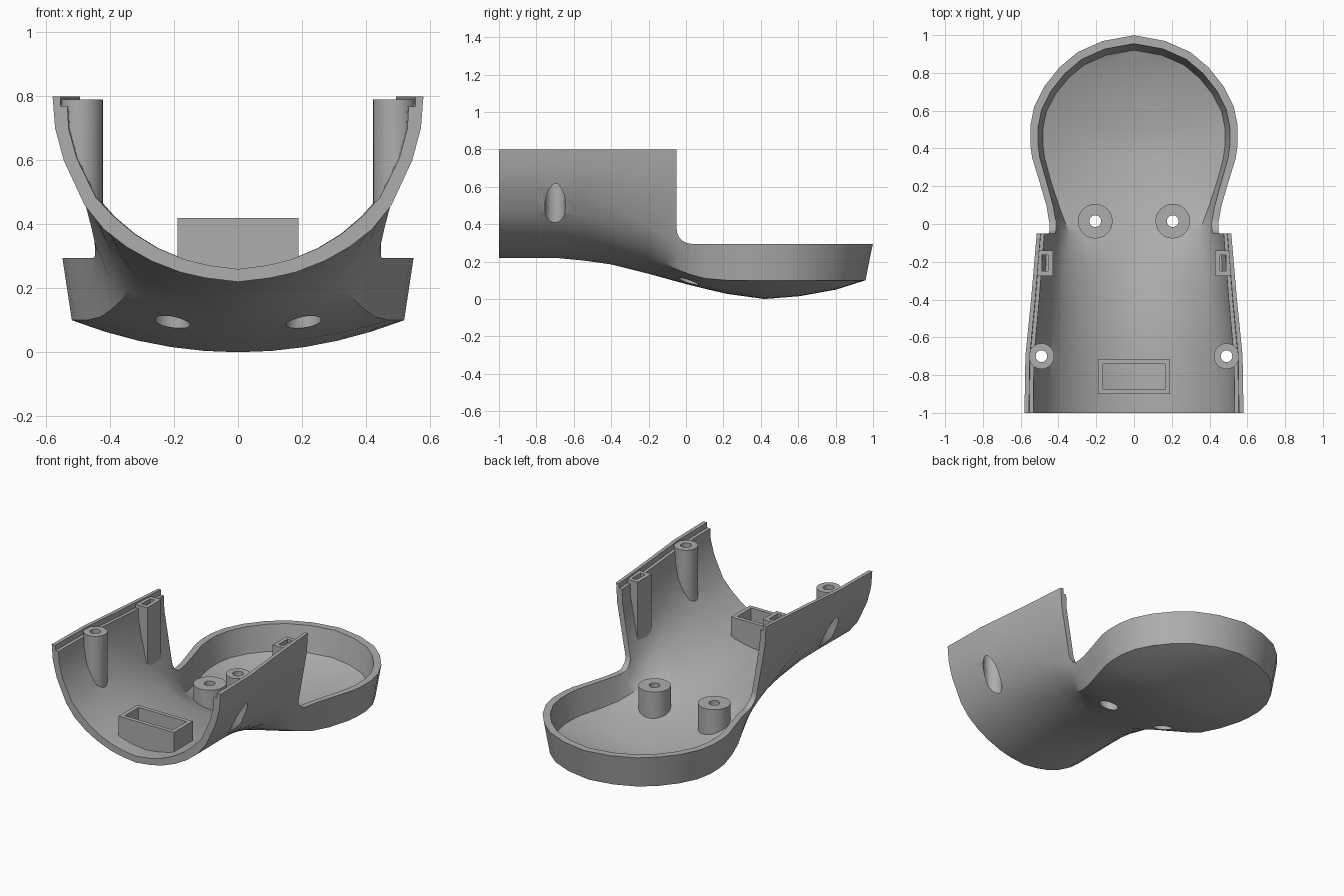
import bpy, bmesh, math
from mathutils import Matrix

if "Cube" in bpy.data.objects:
    bpy.data.objects.remove(bpy.data.objects["Cube"])

grey = bpy.data.materials.new("mid grey plastic")
grey.use_nodes = True
colour = (0.42, 0.42, 0.42, 1)
grey.diffuse_color = colour
grey.node_tree.nodes["Principled BSDF"].inputs["Base Color"].default_value = colour


def table(y, points):
    """Linear interpolation through (y, value) pairs."""
    for (a, u), (b, v) in zip(points, points[1:]):
        if y <= b:
            return u + (v - u) * max(0, (y - a) / (b - a))
    return points[-1][1]


# Lengthwise curves: spine height, rim half-width, floor edge half-width and height
HEAD = [(.22, .5), (.35, .54), (.42, .55), (.52, .55), (.62, .53), (.73, .475),
        (.83, .395), (.91, .3), (.97, .165), (1, 0)]
SPINE = [(-1, .22), (-.65, .22), (-.4, .185), (-.2, .135), (0, .08), (.2, .03),
         (.42, 0), (.62, .015), (.83, .05), (1, .1)]
RIM = [(-.05, .44), (.1, .465)] + HEAD
GRIP = [(-1, .58), (-.7, .575), (-.4, .545), (-.05, .515)] + HEAD
EDGE = [(-.2, .3), (0, .39), (.1, .43)] + [(y, w * .945) for y, w in HEAD]
EDGE_Z = [(-.2, .2), (-.05, .15), (.1, .11), (.2, .1)]
U_SHAPE = [(0, 0), (.1, .012), (.18, .03), (.27, .065), (.35, .11), (.42, .165),
           (.48, .24), (.545, .38), (.572, .48), (.58, .58)]
STATIONS = [-1, -.85, -.7, -.55, -.4, -.3, -.2, -.12, -.05, .02, .1] + [y for y, w in HEAD]


def half_section(y, wall):
    """Points from the spine to the rim, blending the U grip into the dished head."""
    s = min(1, max(0, (y + .6) / .65))
    blend = s * s * (3 - 2 * s)
    spine, edge, edge_z = table(y, SPINE), table(y, EDGE), table(y, EDGE_Z)
    rim, grip = table(y, RIM), table(y, GRIP)
    points = []
    for j, (ux, uz) in enumerate(U_SHAPE):
        gx, gz = ux * grip / .58, spine + uz * (.8 - spine) / .58
        if j < 6:
            u = j / 5
            hx, hz = edge * u, spine + (edge_z - spine) * u * u
        elif j < 8:
            u = (j - 5) / 2
            hx, hz = edge + (rim - edge) * u, edge_z + (.3 - edge_z) * u
        else:
            hx, hz = gx, gz
        x, z = gx + (hx - gx) * blend, gz + (hz - gz) * blend
        py = y
        if y > .42:
            lean = .93 + .07 * min(1, max(0, (j - 5) / 2))
            py = .42 + (y - .42) * lean * (1 - wall / .55)
        elif y == -1 and wall:
            py = y - .05
        z += wall * max(0, 1 - max(0, j - 5) / 2.5)
        if j == 9 and wall:
            z += .05
        points.append((x * (1 - wall / .55), py, z))
    return points


def finish(bm, name):
    bmesh.ops.remove_doubles(bm, verts=bm.verts, dist=.0004)
    bmesh.ops.recalc_face_normals(bm, faces=bm.faces)
    mesh = bpy.data.meshes.new(name)
    bm.to_mesh(mesh)
    bm.free()
    mesh.materials.append(grey)
    obj = bpy.data.objects.new(name, mesh)
    bpy.context.collection.objects.link(obj)
    return obj


def hull(name, wall):
    bm = bmesh.new()
    rows = []
    for y in STATIONS:
        half = half_section(y, wall)
        loop = [(-x, py, z) for x, py, z in reversed(half[1:])] + half
        rows.append([bm.verts.new(p) for p in loop])
    for a, b in zip(rows, rows[1:]):
        for i in range(len(a)):
            k = (i + 1) % len(a)
            bm.faces.new((a[i], a[k], b[k], b[i]))
    bm.faces.new(rows[0])
    return finish(bm, name)


def box(name, x0, x1, y0, y1, z0, z1):
    bm = bmesh.new()
    bmesh.ops.create_cube(bm, size=1)
    for v in bm.verts:
        v.co = [c + d * k for c, d, k in zip(((x0 + x1) / 2, (y0 + y1) / 2, (z0 + z1) / 2),
                                             (x1 - x0, y1 - y0, z1 - z0), v.co)]
    return finish(bm, name)


def cylinder(name, x, y, r, z0, z1):
    bm = bmesh.new()
    bmesh.ops.create_cone(bm, cap_ends=True, segments=24, radius1=r, radius2=r, depth=z1 - z0,
                          matrix=Matrix.Translation((x, y, (z0 + z1) / 2)))
    return finish(bm, name)


def boolean(obj, cutter, operation="DIFFERENCE", keep=False):
    mod = obj.modifiers.new("cut", "BOOLEAN")
    mod.operation, mod.solver, mod.object = operation, "EXACT", cutter
    graph = bpy.context.evaluated_depsgraph_get()
    mesh = bpy.data.meshes.new_from_object(obj.evaluated_get(graph))
    obj.modifiers.clear()
    obj.data = mesh
    if not keep:
        bpy.data.objects.remove(cutter)


# Hollow shell
shell = hull("shell", 0)
middle = hull("fit_volume", .02)
boolean(shell, hull("cavity", .04))

# Stepped lip along the grip rim
lip = hull("lip_cutter", .02)
boolean(lip, box("lip_band", -1, 1, -1.2, -.02, .768, 1), "INTERSECT")
boolean(shell, lip)

# Open head, with a rounded inside corner
bm = bmesh.new()
profile = [(1.2, .295), (1.2, 1), (-.05, 1)]
for i in range(7):
    a = math.pi * (1 + i / 12)
    profile.append((.03 + .08 * math.cos(a), .375 + .08 * math.sin(a)))
face = bm.faces.new([bm.verts.new((-1, y, z)) for y, z in profile])
side = bmesh.ops.extrude_face_region(bm, geom=[face])["geom"]
bmesh.ops.translate(bm, vec=(2, 0, 0), verts=[v for v in side if isinstance(v, bmesh.types.BMVert)])
boolean(shell, finish(bm, "head_opening"))

# Connector box on the grip floor
parts = [shell]
frame = box("connector_box", -.19, .19, -.9, -.715, .1, .42)
boolean(frame, box("box_pocket", -.165, .165, -.875, -.74, 0, .5))
boolean(frame, middle, "INTERSECT", keep=True)
parts.append(frame)

for label, s in (("left", 1), ("right", -1)):
    # Screw posts and bosses: counterbored from below
    for kind, x, y, r, top, bore in (("grip_post", .49, -.7, .068, .79, .68),
                                     ("head_boss", .205, .015, .092, .27, .2)):
        post = cylinder(f"{label}_{kind}", s * x, y, r, -.1, top)
        boolean(post, middle, "INTERSECT", keep=True)
        for target in (shell, post):
            boolean(target, cylinder("bore", s * x, y, .055, -.2, bore))
        boolean(post, cylinder("screw_hole", s * x, y, .031, -.2, 1))
        parts.append(post)
    # Hollow clip post beside the neck
    x0, x1 = sorted((s * .43, s * .56))
    clip = box(f"{label}_clip_post", x0, x1, -.275, -.14, .1, .79)
    x0, x1 = sorted((s * .455, s * .487))
    boolean(clip, box("clip_slot", x0, x1, -.25, -.165, .6, 1))
    boolean(clip, middle, "INTERSECT", keep=True)
    parts.append(clip)

bpy.data.objects.remove(middle)
for obj in parts:
    bpy.ops.object.select_all(action="DESELECT")
    obj.select_set(True)
    bpy.context.view_layer.objects.active = obj
    bpy.ops.object.shade_smooth_by_angle(angle=math.radians(30))
